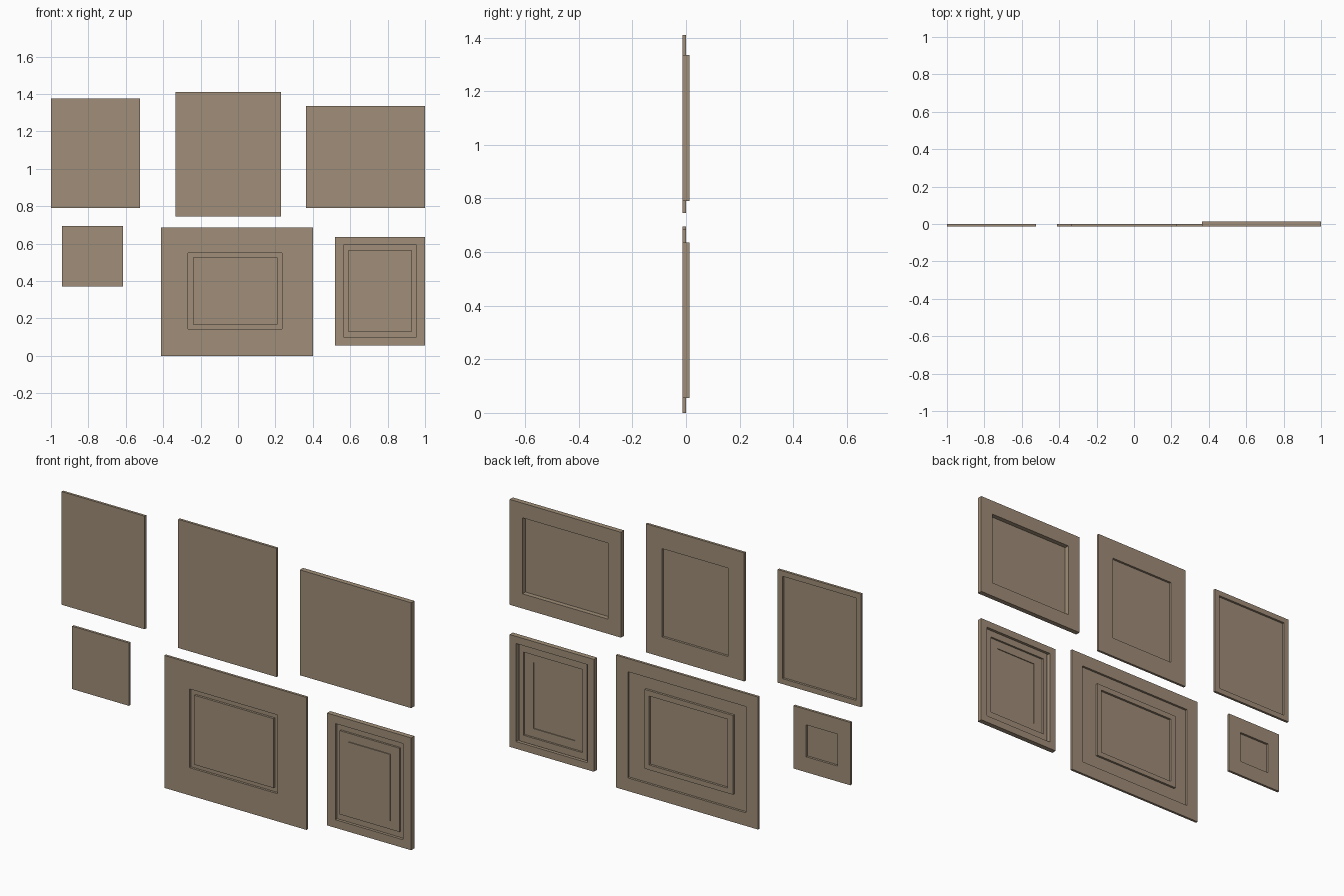
import bpy
import bmesh

default = bpy.data.objects.get("Cube")
if default:
    bpy.data.objects.remove(default, do_unlink=True)

# Single wood colour
wood = bpy.data.materials.new("warm taupe wood")
wood.use_nodes = True
colour = (0.352, 0.270, 0.188, 1)
wood.diffuse_color = colour
wood.node_tree.nodes["Principled BSDF"].inputs["Base Color"].default_value = colour

WALL = -0.013     # wall-side plane shared by every frame
FLOOR = -0.0115   # picture plane just in front of it
SKIN = 0.0015     # sheet thickness


def inset(rect, dx, dz=None):
    """Shrink an (x0, x1, z0, z1) rectangle evenly."""
    dz = dx if dz is None else dz
    x0, x1, z0, z1 = rect
    return (x0 + dx, x1 - dx, z0 + dz, z1 - dz)


def build(name, steps):
    """Bridge rectangles at given depths, capping the first and the last."""
    bm = bmesh.new()
    loops = []
    for (x0, x1, z0, z1), y in steps:
        corners = ((x0, z0), (x1, z0), (x1, z1), (x0, z1))
        loops.append([bm.verts.new((x, y, z)) for x, z in corners])
    bm.faces.new(loops[0])
    bm.faces.new(loops[-1])
    for a, b in zip(loops, loops[1:]):
        for i in range(4):
            j = (i + 1) % 4
            bm.faces.new((a[i], a[j], b[j], b[i]))
    bmesh.ops.recalc_face_normals(bm, faces=bm.faces)
    mesh = bpy.data.meshes.new(name)
    bm.to_mesh(mesh)
    bm.free()
    mesh.materials.append(wood)
    obj = bpy.data.objects.new(name, mesh)
    bpy.context.collection.objects.link(obj)


def plain_frame(name, rect, face, dx, dz):
    """Flat wall side, raised border and recessed picture."""
    opening = inset(rect, dx, dz)
    build(name, [(rect, WALL), (rect, face), (opening, face), (opening, FLOOR)])


def ribbed_frame(name, rect, face, border, rib_out, rib_in, rib_top, mat, picture=None):
    """Frame whose inner rib is pressed out of a thin sheet, hollow on the wall side."""
    opening = inset(rect, border)
    groove = rib_top - SKIN
    under = mat - SKIN
    steps = []
    if picture:
        steps += [(picture, WALL), (picture, under)]
    steps += [(rib_in, under), (rib_in, groove), (rib_out, groove), (rib_out, WALL),
              (rect, WALL), (rect, face), (opening, face), (opening, FLOOR)]
    crest_out, crest_in = inset(rib_out, -SKIN), inset(rib_in, SKIN)
    steps += [(crest_out, FLOOR), (crest_out, rib_top), (crest_in, rib_top), (crest_in, mat)]
    if picture:
        sunk = inset(picture, SKIN)
        steps += [(sunk, mat), (sunk, FLOOR)]
    build(name, steps)


# Plain frames
plain_frame("upper_right_frame", (-1, -0.525, 0.79, 1.375), 0, 0.028, 0.028)
plain_frame("upper_middle_frame", (-0.333, 0.23, 0.745, 1.41), 0, 0.094, 0.104)
plain_frame("upper_left_frame", (0.363, 1, 0.79, 1.335), 0.013, 0.073, 0.076)
plain_frame("small_square_frame", (-0.94, -0.615, 0.37, 0.695), 0, 0.073, 0.08)

# Large frame with an inner ribbed mount
ribbed_frame("large_lower_frame", (-0.412, 0.401, 0, 0.685), 0, 0.068,
             (-0.267, 0.235, 0.143, 0.55), (-0.24, 0.212, 0.166, 0.525),
             0, FLOOR)

# Deep frame with a rib and a slightly sunken picture
deep = (0.518, 1, 0.055, 0.636)
ribbed_frame("deep_lower_frame", deep, 0.013, 0.037,
             inset(deep, 0.048, 0.042), inset(deep, 0.07, 0.074),
             0.003, -0.007, inset(deep, 0.121, 0.118))
